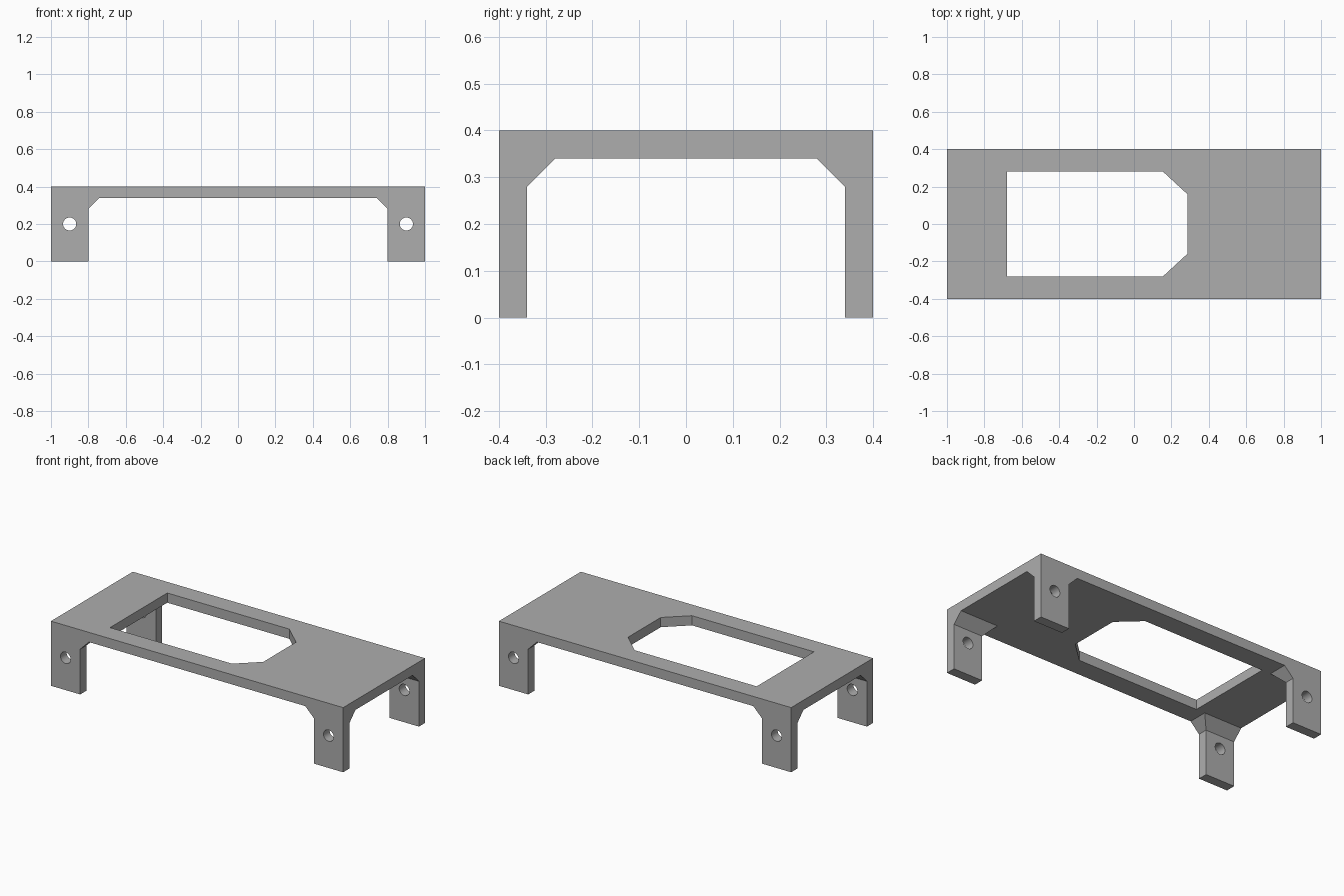
import bpy
import bmesh
import math
from mathutils import Vector

default = bpy.data.objects.get("Cube")
if default:
    bpy.data.objects.remove(default, do_unlink=True)

LENGTH, DEPTH, HEIGHT = 2.0, 0.8, 0.4
CEILING, CHAMFER = 0.34, 0.06

grey = bpy.data.materials.new("plain grey")
grey.use_nodes = True
colour = (0.42, 0.42, 0.42, 1)
grey.diffuse_color = colour
grey.node_tree.nodes["Principled BSDF"].inputs["Base Color"].default_value = colour


def prism(name, points, direction):
    """Extrude a closed outline of 3D points along a direction."""
    bm = bmesh.new()
    face = bm.faces.new([bm.verts.new(p) for p in points])
    result = bmesh.ops.extrude_face_region(bm, geom=[face])
    moved = [v for v in result["geom"] if isinstance(v, bmesh.types.BMVert)]
    bmesh.ops.translate(bm, verts=moved, vec=Vector(direction))
    bmesh.ops.recalc_face_normals(bm, faces=bm.faces)
    mesh = bpy.data.meshes.new(name)
    bm.to_mesh(mesh)
    bm.free()
    mesh.materials.append(grey)
    obj = bpy.data.objects.new(name, mesh)
    bpy.context.collection.objects.link(obj)
    return obj


def arch(half):
    """Outline of an opening with chamfered upper corners."""
    right = [(half, -0.1), (half, CEILING - CHAMFER), (half - CHAMFER, CEILING)]
    return right + [(-a, z) for a, z in reversed(right)]


# Solid block that becomes the bracket
x, y = LENGTH / 2, DEPTH / 2
bracket = prism("mounting_bracket",
                [(-x, -y, 0), (x, -y, 0), (x, y, 0), (-x, y, 0)], (0, 0, HEIGHT))

# Openings between the legs, lengthwise and crosswise
cutters = [
    prism("lengthwise_opening", [(-1.2, a, z) for a, z in arch(0.34)], (2.4, 0, 0)),
    prism("crosswise_opening", [(a, -0.6, z) for a, z in arch(0.8)], (0, 1.2, 0)),
]

# Window through the plate, with two clipped corners
outline = [(-0.68, -0.28), (0.155, -0.28), (0.285, -0.16),
           (0.285, 0.16), (0.155, 0.28), (-0.68, 0.28)]
cutters.append(prism("plate_window", [(a, b, 0.2) for a, b in outline], (0, 0, 0.4)))

# Screw holes through the front and back legs
for side, cx in (("left", 0.9), ("right", -0.9)):
    ring = [(cx + 0.035 * math.cos(t), -0.6, 0.2 + 0.035 * math.sin(t))
            for t in (math.tau * i / 32 for i in range(32))]
    cutters.append(prism(side + "_screw_hole", ring, (0, 1.2, 0)))

# Cut everything out of the block
bpy.ops.object.select_all(action='DESELECT')
bpy.context.view_layer.objects.active = bracket
bracket.select_set(True)
for cutter in cutters:
    cut = bracket.modifiers.new(cutter.name, 'BOOLEAN')
    cut.operation = 'DIFFERENCE'
    cut.solver = 'EXACT'
    cut.object = cutter
    bpy.ops.object.modifier_apply(modifier=cut.name)
    bpy.data.objects.remove(cutter, do_unlink=True)

# Round hole walls, crisp edges elsewhere
bpy.ops.object.shade_smooth_by_angle(angle=math.radians(30))
